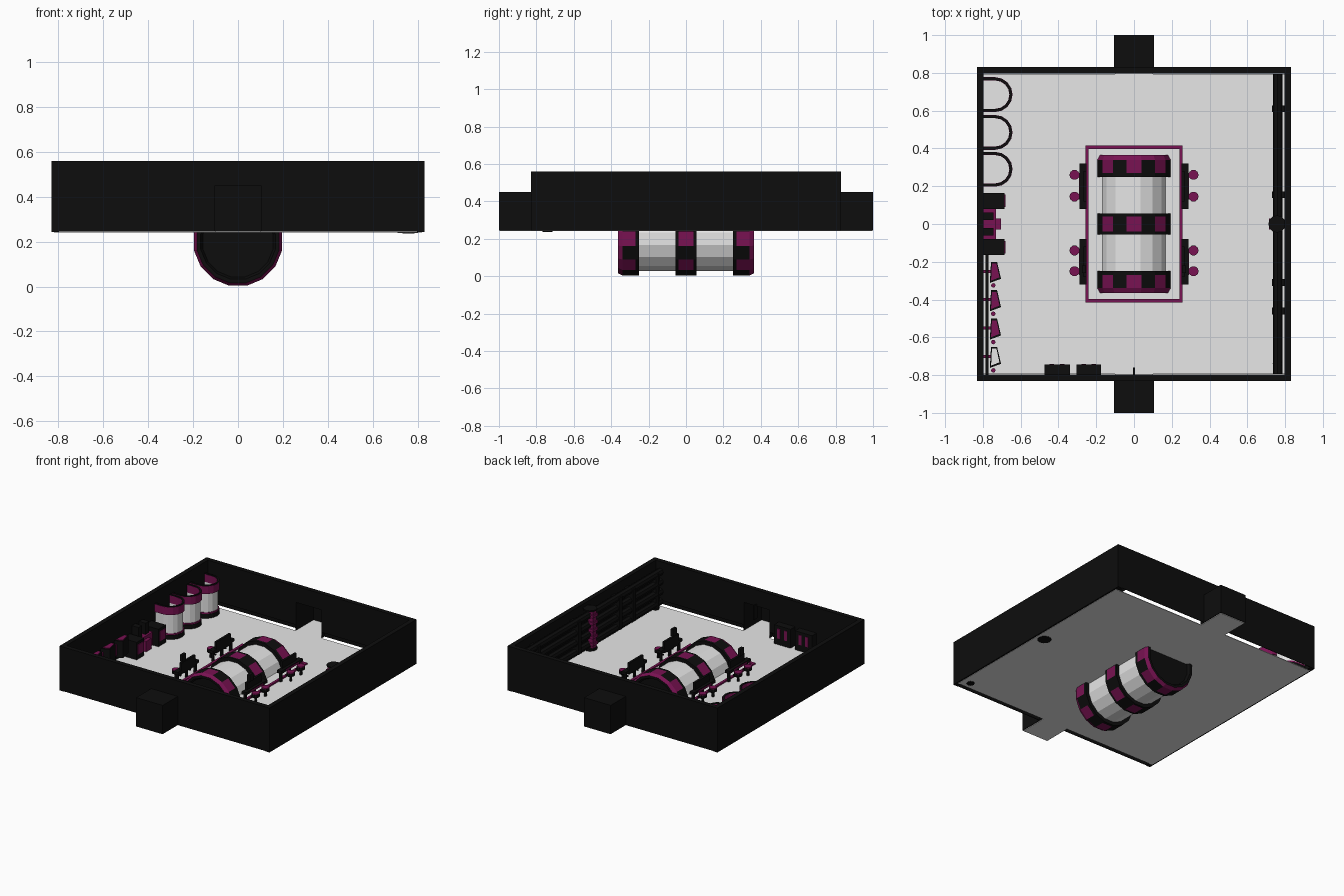
import bpy, bmesh, math

if "Cube" in bpy.data.objects:
    bpy.data.objects.remove(bpy.data.objects["Cube"])


def material(name, rgb):
    m = bpy.data.materials.new(name)
    m.diffuse_color = (*rgb, 1)
    m.use_nodes = True
    m.node_tree.nodes["Principled BSDF"].inputs["Base Color"].default_value = m.diffuse_color
    return m


BLACK = material("near_black", (0.004, 0.004, 0.004))
PINK = material("dark_magenta", (0.19, 0.006, 0.085))
WHITE = material("light_grey", (0.8, 0.8, 0.8))
Z = 0.245  # floor level
TOP = 0.56  # wall top


def finish(name, bm, *mats):
    bmesh.ops.recalc_face_normals(bm, faces=bm.faces)
    me = bpy.data.meshes.new(name)
    bm.to_mesh(me)
    bm.free()
    for m in mats:
        me.materials.append(m)
    ob = bpy.data.objects.new(name, me)
    bpy.context.collection.objects.link(ob)
    return ob


def prism(name, pts, z0, z1, mat):
    """Extrude a plan outline from z0 to z1."""
    bm = bmesh.new()
    face = bm.faces.new([bm.verts.new((x, y, z0)) for x, y in pts])
    up = bmesh.ops.extrude_face_region(bm, geom=[face], use_keep_orig=True)["geom"]
    bmesh.ops.translate(bm, vec=(0, 0, z1 - z0),
                        verts=[v for v in up if isinstance(v, bmesh.types.BMVert)])
    return finish(name, bm, mat)


def box(name, x0, x1, y0, y1, z0, z1, mat):
    return prism(name, [(x0, y0), (x1, y0), (x1, y1), (x0, y1)], z0, z1, mat)


def disc(name, x, y, r, z0, z1, mat, n=10):
    a = [2 * math.pi * i / n for i in range(n)]
    return prism(name, [(x + r * math.cos(t), y + r * math.sin(t)) for t in a], z0, z1, mat)


def lathe(name, profile, rule, mats, n=16):
    """Turn (y, radius) points about the tank axis; rule(segment, side) picks the colour."""
    bm = bmesh.new()
    rings = []
    for y, r in profile:
        ang = [(i - 0.5) * 2 * math.pi / n for i in range(n)]
        rings.append([bm.verts.new((r * math.sin(a), y, 0.2 + r * math.cos(a))) for a in ang])
    for s in range(len(rings) - 1):
        for i in range(n):
            j = (i + 1) % n
            f = bm.faces.new((rings[s][i], rings[s][j], rings[s + 1][j], rings[s + 1][i]))
            f.material_index = rule(s, i)
    for ring in (rings[0], rings[-1]):
        bm.faces.new(ring)
    return finish(name, bm, *mats)


# floor and side walls
box("floor", -0.82, 0.82, -0.795, 0.795, Z - 0.004, Z, WHITE)
for s, side in ((-1, "left"), (1, "right")):
    x0, x1 = sorted((s * 0.797, s * 0.83))
    box(side + "_wall", x0, x1, -0.83, 0.83, Z - 0.002, TOP, BLACK)

# front and back walls with door alcoves; a narrow gap is left along the floor
for s, end in ((-1, "front"), (1, "back")):
    def yy(a, b):
        return sorted((s * a, s * b))
    for q in (-1, 1):
        x0, x1 = sorted((q * 0.1, q * 0.8))
        box(end + "_wall", x0, x1, *yy(0.797, 0.83), 0.285, TOP, BLACK)
        box(end + "_wall_skirt", x0, x1, *yy(0.826, 0.83), Z, 0.285, BLACK)
        x0, x1 = sorted((q * 0.1, q * 0.105))
        box(end + "_alcove_side", x0, x1, *yy(0.797, 1.0), Z, 0.45, BLACK)
    box(end + "_lintel", -0.1, 0.1, *yy(0.797, 0.83), 0.445, TOP, BLACK)
    box(end + "_alcove_roof", -0.105, 0.105, *yy(0.83, 1.0), 0.445, 0.45, BLACK)
    box(end + "_alcove_end", -0.1, 0.1, *yy(0.995, 1.0), Z, 0.445, BLACK)
    box(end + "_alcove_floor", -0.1, 0.1, *yy(0.795, 0.995), Z - 0.004, Z, WHITE)
box("front_door_post", -0.004, 0.004, -0.8, -0.76, 0.36, 0.46, BLACK)

# central tank with banded collars
lathe("tank", [(-0.3, 0.175), (0.3, 0.175)], lambda s, i: 0, [WHITE])
lathe("middle_collar", [(-0.055, 0.17), (-0.055, 0.2), (-0.04, 0.2), (0.04, 0.2),
                        (0.055, 0.2), (0.055, 0.17)],
      lambda s, i: int(s == 2 and i % 2 == 0), [BLACK, PINK])
for s, end in ((-1, "front"), (1, "back")):
    prof = [(0.25, 0.17), (0.25, 0.2), (0.27, 0.2), (0.34, 0.2), (0.364, 0.187),
            (0.364, 0.17), (0.345, 0.16)]
    lathe(end + "_collar", [(s * y, r) for y, r in prof],
          lambda k, i: int(k == 3 or (k == 2 and i % 2 == 0)), [BLACK, PINK])

# floor frame around the tank
for s in (-1, 1):
    x0, x1 = sorted((s * 0.24, s * 0.258))
    box("frame_long_side", x0, x1, -0.415, 0.415, Z, Z + 0.01, PINK)
    y0, y1 = sorted((s * 0.398, s * 0.415))
    box("frame_short_side", -0.24, 0.24, y0, y1, Z, Z + 0.01, PINK)

# consoles and stools on both sides of the tank
for s in (-1, 1):
    def xx(a, b):
        return sorted((s * a, s * b))
    for c in (-0.2, 0.2):
        box("console_back", *xx(0.252, 0.268), c - 0.08, c + 0.08, 0.30, 0.38, BLACK)
        box("console_desk", *xx(0.252, 0.288), c - 0.12, c + 0.12, 0.31, 0.33, BLACK)
        box("console_strip", *xx(0.288, 0.292), c - 0.07, c + 0.07, 0.315, 0.325, PINK)
        for k in (-0.1, 0, 0.1):
            box("console_leg", *xx(0.26, 0.275), c + k - 0.008, c + k + 0.008, Z, 0.31, BLACK)
    box("console_monitor", *xx(0.255, 0.275), -0.26, -0.22, 0.38, 0.43, BLACK)
    for y in (0.26, 0.145, -0.14, -0.25):
        disc("stool_stem", s * 0.315, y, 0.01, Z, 0.29, BLACK, 6)
        disc("stool_seat", s * 0.315, y, 0.027, 0.285, 0.305, BLACK)
        disc("stool_cushion", s * 0.315, y, 0.026, 0.305, 0.312, PINK)
        box("stool_arm", *xx(0.275, 0.31), y - 0.004, y + 0.004, 0.27, 0.28, BLACK)


# glass pods on the left wall: U-shaped rings stacked up
def u_ring(name, y, r, t, z0, z1, mat):
    def path(r):
        arc = [math.pi / 2 - math.pi * i / 8 for i in range(9)]
        return [(-0.8, y + r)] + [(-0.735 + r * math.cos(a), y + r * math.sin(a))
                                  for a in arc] + [(-0.8, y - r)]
    prism(name, path(r) + path(r - t)[::-1], z0, z1, mat)


for y in (0.685, 0.485, 0.29):
    u_ring("pod_base", y, 0.09, 0.015, Z, 0.275, BLACK)
    u_ring("pod_base_trim", y, 0.087, 0.012, 0.275, 0.285, PINK)
    u_ring("pod_glass", y, 0.082, 0.006, 0.285, 0.42, WHITE)
    u_ring("pod_hood", y, 0.092, 0.016, 0.42, 0.475, PINK)
    u_ring("pod_hood_rim", y, 0.09, 0.013, 0.475, 0.48, BLACK)

# work station on the left wall
for s in (-1, 1):
    y0, y1 = sorted((s * 0.08, s * 0.165))
    box("station_cabinet", -0.8, -0.685, y0, y1, Z, 0.37, BLACK)
    box("station_panel", -0.685, -0.681, y0 + 0.01, y1 - 0.01, 0.28, 0.35, PINK)
    y0, y1 = sorted((s * 0.02, s * 0.06))
    box("station_screen", -0.8, -0.745, y0, y1, 0.34, 0.42, BLACK)
box("station_desk", -0.8, -0.73, -0.08, 0.08, Z, 0.34, PINK)
box("station_chair", -0.73, -0.705, -0.03, 0.03, Z, 0.32, PINK)

# row of hanging wedges on a rail, last one an open outline
box("wedge_rail", -0.785, -0.77, -0.8, -0.16, 0.36, 0.39, BLACK)
for i in range(4):
    d = -0.15 * i
    out = [(-0.763, -0.312 + d), (-0.704, -0.29 + d), (-0.725, -0.2 + d), (-0.757, -0.2 + d)]
    cx = sum(p[0] for p in out) / 4
    cy = sum(p[1] for p in out) / 4
    inner = [(cx + (x - cx) * 0.75, cy + (y - cy) * 0.8) for x, y in out]
    for k in range(4):
        j = (k + 1) % 4
        prism("wedge_edge", [out[k], out[j], inner[j], inner[k]], 0.3, 0.42, BLACK)
    if i < 3:
        prism("wedge_core", inner, 0.305, 0.424, PINK)
    disc("wedge_knob", -0.745, -0.325 + d, 0.012, 0.32, 0.4, PINK, 8)
    box("wedge_bracket", -0.797, -0.757, cy - 0.008, cy + 0.008, 0.34, 0.37, PINK)

# cabinets on the front wall
for x0, x1 in ((-0.475, -0.34), (-0.305, -0.175)):
    box("front_cabinet", x0, x1, -0.797, -0.745, Z, 0.38, BLACK)
    for k in (0.3, 0.7):
        x = x0 + (x1 - x0) * k
        box("front_cabinet_stripe", x - 0.012, x + 0.012, -0.745, -0.741, 0.29, 0.36, PINK)

# pipes, brackets and a ribbed column along the right wall
for z in (0.28, 0.35, 0.42, 0.49):
    bm = bmesh.new()
    bmesh.ops.create_cone(bm, cap_ends=True, segments=8, radius1=0.025, radius2=0.025, depth=1.59)
    ob = finish("wall_pipe", bm, BLACK)
    ob.rotation_euler.x = math.pi / 2
    ob.location = (0.76, 0, z)
for y in (0.61, 0.155, -0.31, -0.46):
    box("pipe_bracket", 0.73, 0.797, y - 0.018, y + 0.018, 0.27, 0.5, BLACK)
disc("corner_pipe", 0.76, -0.74, 0.026, 0.236, 0.5, BLACK, 8)
disc("column_foot", 0.757, 0, 0.046, 0.239, 0.26, BLACK, 12)
disc("column_cap", 0.757, 0, 0.046, 0.525, 0.535, BLACK, 12)
box("column", 0.722, 0.76, -0.02, 0.02, 0.26, 0.525, PINK)
for i in range(5):
    z = 0.28 + 0.05 * i
    box("column_rib", 0.715, 0.75, -0.03, 0.03, z, z + 0.02, PINK)
